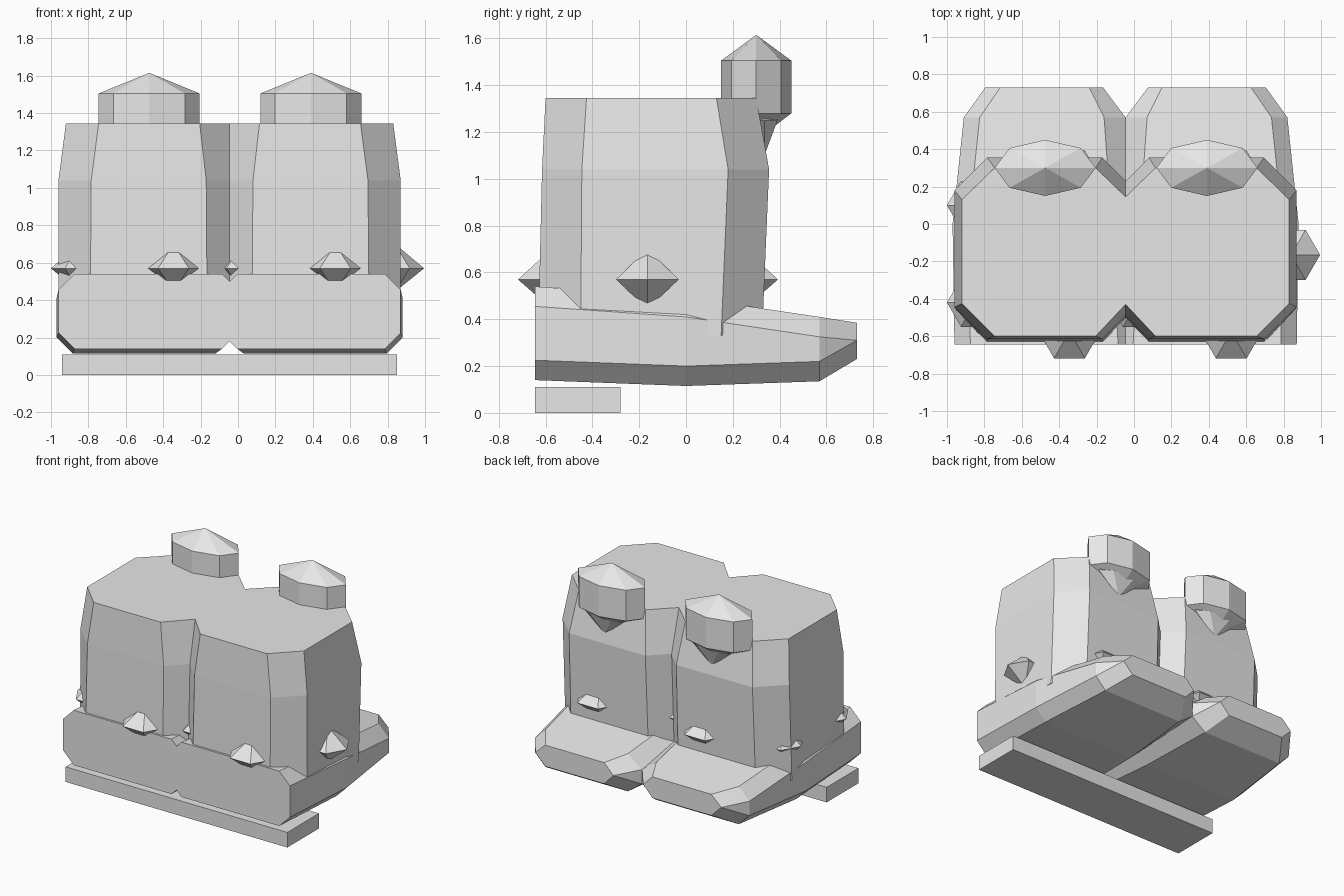
import bpy, bmesh
from math import cos, sin, pi

cube = bpy.data.objects.get("Cube")
if cube:
    bpy.data.objects.remove(cube)

grey = bpy.data.materials.new("light_grey")
grey.use_nodes = True
grey.diffuse_color = (0.8, 0.8, 0.8, 1)
grey.node_tree.nodes["Principled BSDF"].inputs["Base Color"].default_value = (0.8, 0.8, 0.8, 1)

SEAM = -0.045                 # plane where the two boots meet
CENTRES = {"right": -0.475, "left": 0.39}


def loft(name, rings, mirror=False):
    """Bridge rings of points, cap the ends, leave the mirror plane open."""
    bm = bmesh.new()
    loops = [[bm.verts.new(p) for p in ring] for ring in rings]
    faces = [loops[0], loops[-1]]
    for a, b in zip(loops, loops[1:]):
        for i in range(len(a)):
            j = (i + 1) % len(a)
            faces.append([a[i], a[j], b[j], b[i]])
    for f in faces:
        if not (mirror and all(abs(v.co.x) < 1e-5 for v in f)):
            bm.faces.new(f)
    bmesh.ops.remove_doubles(bm, verts=bm.verts, dist=1e-4)
    bmesh.ops.recalc_face_normals(bm, faces=bm.faces)
    mesh = bpy.data.meshes.new(name)
    bm.to_mesh(mesh)
    bm.free()
    mesh.materials.append(grey)
    ob = bpy.data.objects.new(name, mesh)
    bpy.context.collection.objects.link(ob)
    if mirror:
        ob.location.x = SEAM
        ob.modifiers.new("mirror", "MIRROR").use_clip = True
    return ob


def turned(name, centre, n, rx, ry, profile):
    """Faceted round part from (scale, z) pairs."""
    cx, cy = centre
    return loft(name, [[(cx + s * rx * cos(2 * pi * i / n), cy + s * ry * sin(2 * pi * i / n), z)
                        for i in range(n)] for s, z in profile])


# Boot shafts: chamfered outline, with a valley at the seam
def shaft_ring(z, inner, flat, outer, front, back, side_f, side_b, val_f, val_b):
    return [(0, val_f, z), (inner, front, z), (flat, front, z), (outer, side_f, z),
            (outer, side_b, z), (flat, back, z), (inner, back, z), (0, val_b, z)]


loft("boot_shafts", [
    shaft_ring(0.33, .12, .745, .915, -.632, .325, -.45, .15, -.51, .2),
    shaft_ring(1.04, .125, .74, .915, -.615, .355, -.445, .18, -.49, .23),
    shaft_ring(1.345, .16, .70, .875, -.60, .30, -.425, .13, -.43, .145),
], mirror=True)


# Feet: chamfered cross-sections from heel to toe
def foot_ring(y, inner, seam_cut, cut, w, bottom, low, valley_low, high, valley, top):
    return [(inner, y, valley), (inner + seam_cut, y, top), (w - cut, y, top), (w, y, high),
            (w, y, low), (w - cut, y, bottom), (inner + seam_cut, y, bottom),
            (inner, y, valley_low)]


loft("boot_feet", [
    foot_ring(-.645, 0, .04, .085, .915, .14, .225, .18, .455, .50, .54),
    foot_ring(0, 0, .075, .085, .925, .115, .20, .185, .41, .425, .495),
    foot_ring(.57, 0, .115, .085, .865, .135, .22, .22, .325, .325, .41),
    foot_ring(.73, .12, .075, .08, .75, .23, .31, .31, .31, .31, .385),
], mirror=True)

# Heel plate
loft("heel_plate", [[(x, y, z) for x, y in
                     ((-.94, -.645), (.85, -.645), (.85, -.28), (-.94, -.28))]
                    for z in (0, 0.11)])

for side, cx in CENTRES.items():
    # Knob on the back of the collar, with a small point below it
    turned(side + "_knob", (cx, .30), 8, .27, .15,
           [(0, 1.165), (1, 1.28), (1, 1.505), (0, 1.615)])
    turned(side + "_knob_point", (cx + .03, .335), 6, .18, .065,
           [(0, 1.10), (1, 1.25), (0, 1.36)])
    # Ring of studs round the ankle
    studs = [(.13, -.575, .165), (.13, .25, .165), (.45, -.165, .155),
             (-.375, .1, .15), (-.375, -.42, .15)]
    for k, (dx, y, r) in enumerate(studs):
        turned(f"{side}_stud_{k}", (cx + dx, y), 6, r, r,
               [(0, .445), (1, .57), (0, .70)])
